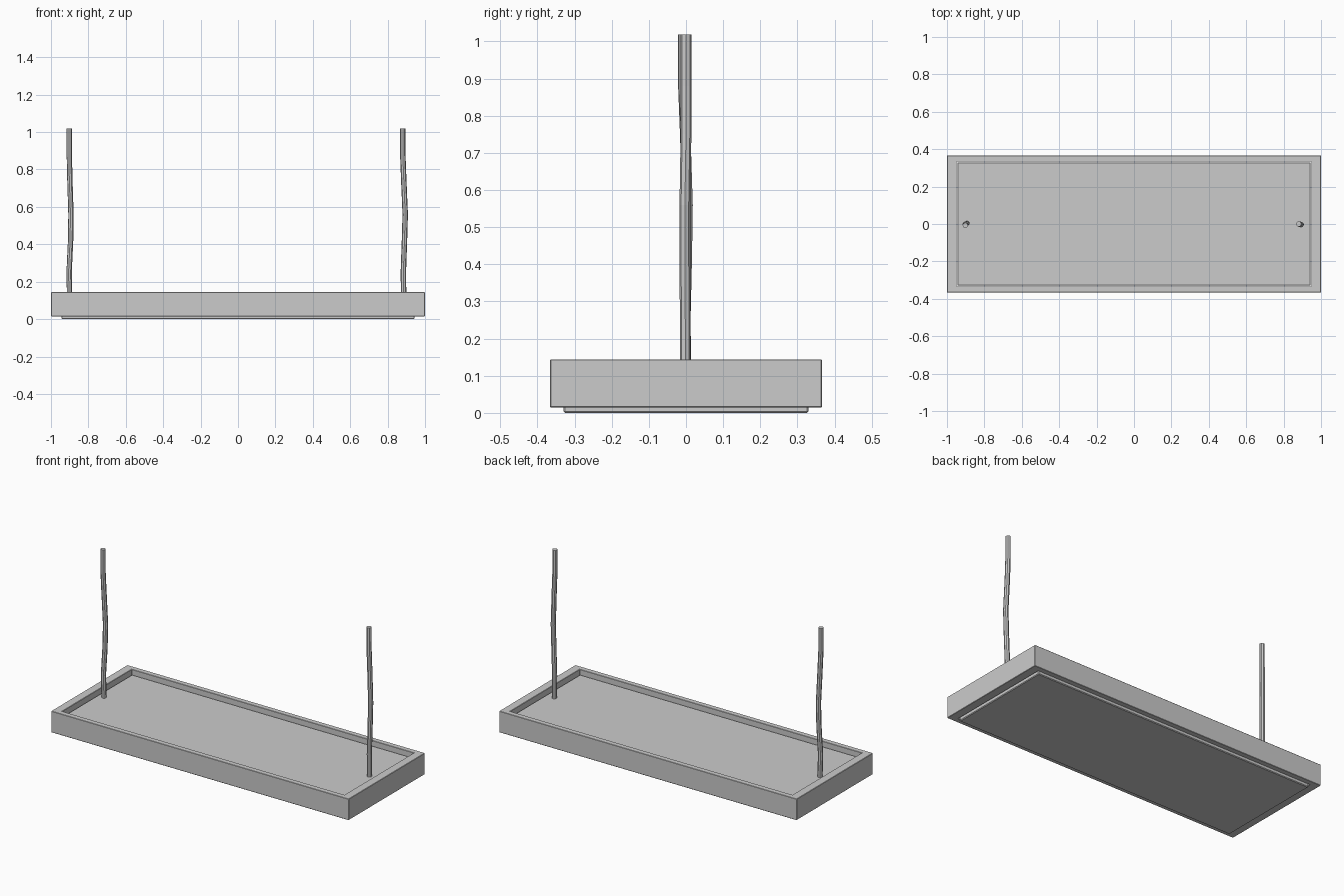
import bpy, bmesh

if "Cube" in bpy.data.objects:
    bpy.data.objects.remove(bpy.data.objects["Cube"])


def bevelled(obj, width):
    mod = obj.modifiers.new("bevel", 'BEVEL')
    mod.width = width
    mod.segments = 1
    mod.limit_method = 'ANGLE'


def mesh_object(name, bm):
    bmesh.ops.recalc_face_normals(bm, faces=bm.faces)
    me = bpy.data.meshes.new(name)
    bm.to_mesh(me)
    bm.free()
    obj = bpy.data.objects.new(name, me)
    bpy.context.collection.objects.link(obj)
    return obj


# Rectangular frame: four mitred sides around an open centre
def frame(name, outer, inner, z0, z1):
    bm = bmesh.new()
    rings = []
    for (hx, hy), z in ((outer, z0), (outer, z1), (inner, z1), (inner, z0)):
        rings.append([bm.verts.new((sx * hx, sy * hy, z))
                      for sx, sy in ((-1, -1), (1, -1), (1, 1), (-1, 1))])
    for a, b in zip(rings, rings[1:] + rings[:1]):
        for i in range(4):
            j = (i + 1) % 4
            bm.faces.new((a[i], a[j], b[j], b[i]))
    return mesh_object(name, bm)


bevelled(frame("lamp_frame", (1.0, 0.366), (0.948, 0.334), 0.015, 0.144), 0.002)

# Light panel set in the frame, standing slightly proud underneath
bm = bmesh.new()
bmesh.ops.create_cube(bm, size=1)
for v in bm.verts:
    v.co = (v.co.x * 1.888, v.co.y * 0.66, 0.057 + v.co.z * 0.114)
bevelled(mesh_object("light_panel", bm), 0.004)


# Slightly crooked hanging cables
def cable(name, points):
    cu = bpy.data.curves.new(name, 'CURVE')
    cu.dimensions = '3D'
    cu.bevel_depth = 0.0145
    cu.bevel_resolution = 2
    cu.use_fill_caps = True
    sp = cu.splines.new('POLY')
    sp.points.add(len(points) - 1)
    for p, co in zip(sp.points, points):
        p.co = (*co, 1)
    sp.use_smooth = False
    bpy.context.collection.objects.link(bpy.data.objects.new(name, cu))


cable("left_cable", [(-0.900, 0, 0.10), (-0.903, -0.002, 0.25), (-0.895, 0.002, 0.42),
                     (-0.893, 0.004, 0.56), (-0.899, -0.002, 0.75),
                     (-0.902, -0.007, 0.88), (-0.902, -0.007, 1.018)])
cable("right_cable", [(0.886, -0.002, 0.10), (0.884, -0.002, 0.25), (0.890, -0.003, 0.42),
                      (0.894, -0.003, 0.56), (0.886, 0, 0.75),
                      (0.881, 0, 0.88), (0.881, 0, 1.018)])
